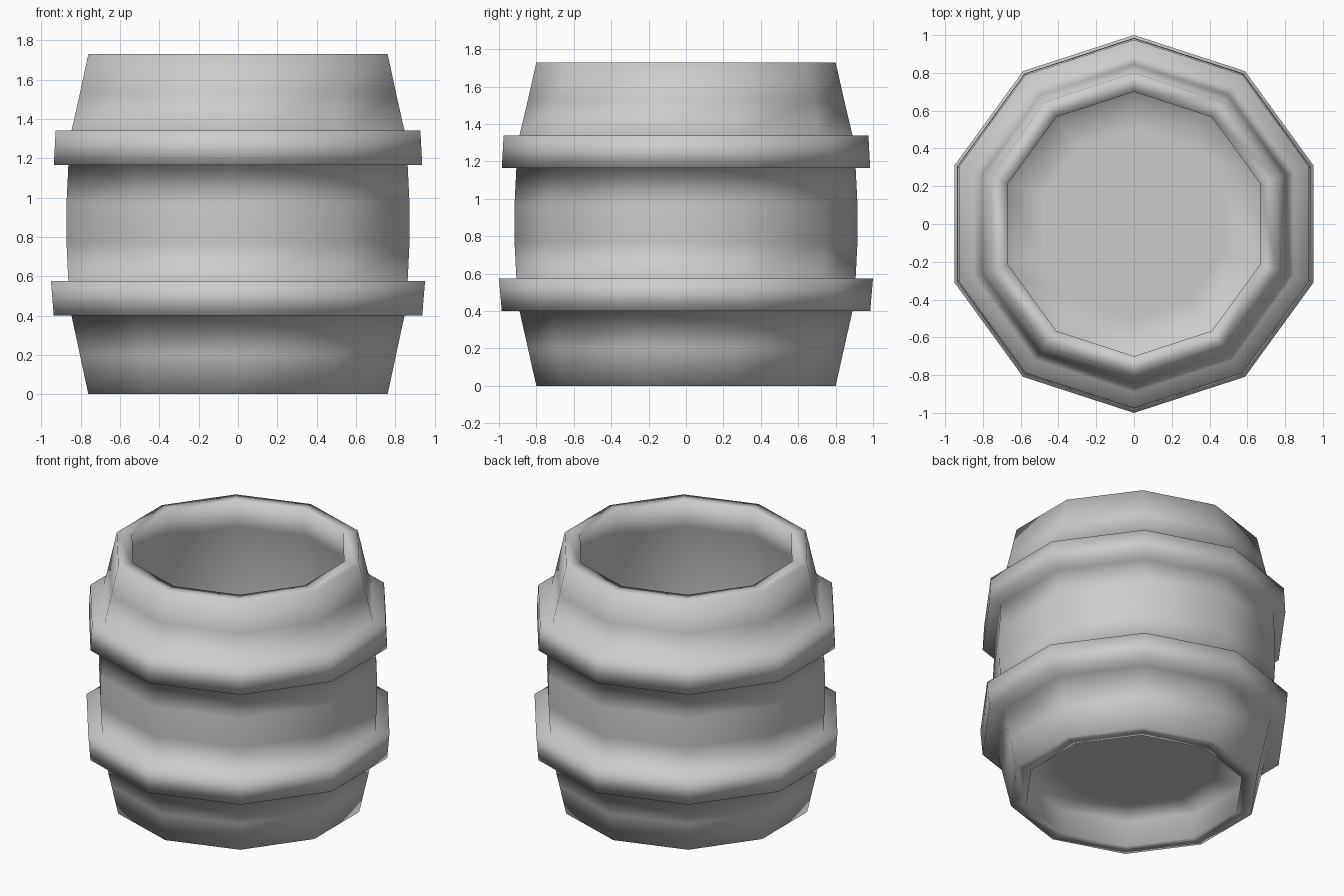
import bpy, bmesh, math

if "Cube" in bpy.data.objects:
    bpy.data.objects.remove(bpy.data.objects["Cube"])

SIDES = 10


def lathe(name, profile):
    """Sweep an (r, z) profile round z as a ten-sided smooth solid, capping both ends."""
    bm = bmesh.new()
    rings = []
    for r, z in profile:
        rings.append([bm.verts.new((r * math.cos(math.pi / 2 + k * math.tau / SIDES),
                                    r * math.sin(math.pi / 2 + k * math.tau / SIDES), z))
                      for k in range(SIDES)])
    for a, b in zip(rings, rings[1:]):
        for k in range(SIDES):
            n = (k + 1) % SIDES
            bm.faces.new((a[k], a[n], b[n], b[k]))
    bm.faces.new(rings[0][::-1])
    bm.faces.new(rings[-1])
    bmesh.ops.recalc_face_normals(bm, faces=bm.faces)
    for f in bm.faces:
        f.smooth = True
    mesh = bpy.data.meshes.new(name)
    bm.to_mesh(mesh)
    bm.free()
    obj = bpy.data.objects.new(name, mesh)
    bpy.context.collection.objects.link(obj)
    return obj


# Underside of the recessed bottom board and the foot rim
base = [(0.50, 0.20), (0.745, 0.20), (0.70, 0)]
# Staved outside with the two raised hoops
outer = [(0.80, 0), (0.845, 0.20), (0.89, 0.40), (0.985, 0.40), (1.0, 0.575),
         (0.907, 0.575), (0.917, 0.77), (0.917, 0.97), (0.907, 1.165),
         (0.985, 1.165), (0.975, 1.34), (0.89, 1.34), (0.845, 1.53), (0.80, 1.73)]
# Hollow inside, down to the top of the bottom board
inner = [(0.70, 1.73), (0.745, 1.53), (0.79, 1.34), (0.817, 0.97), (0.817, 0.77),
         (0.79, 0.40), (0.755, 0.24), (0.50, 0.24)]
lathe("barrel", base + outer + inner)
